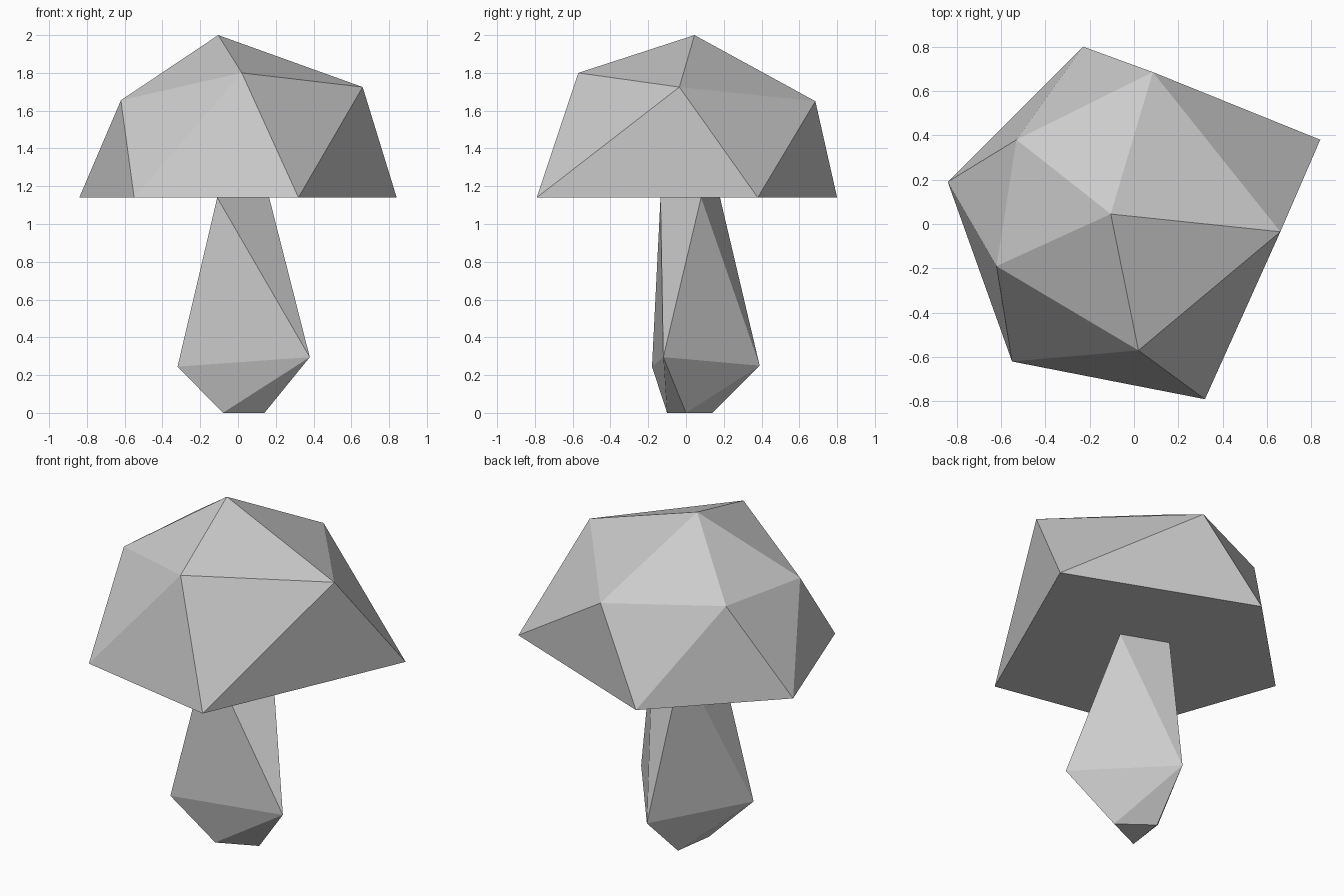
import bpy
import bmesh

cube = bpy.data.objects.get("Cube")
if cube:
    bpy.data.objects.remove(cube, do_unlink=True)

GREY = (0.6, 0.6, 0.6, 1.0)
mat = bpy.data.materials.new("plain_grey")
mat.use_nodes = True
mat.diffuse_color = GREY
mat.node_tree.nodes["Principled BSDF"].inputs["Base Color"].default_value = GREY


def ring(bm, points):
    return [bm.verts.new(p) for p in points]


def band(bm, base, offset):
    """Triangle strip; each offset vertex sits over a base edge."""
    n = len(base)
    for i in range(n):
        j = (i + 1) % n
        bm.faces.new((base[i], base[j], offset[i]))
        bm.faces.new((offset[i], base[j], offset[j]))


def finish(bm, name):
    bmesh.ops.recalc_face_normals(bm, faces=bm.faces[:])
    mesh = bpy.data.meshes.new(name)
    bm.to_mesh(mesh)
    bm.free()
    mesh.materials.append(mat)
    obj = bpy.data.objects.new(name, mesh)
    bpy.context.collection.objects.link(obj)


# Mushroom cap: flat five-sided rim, uneven shoulder ring and a peak
bm = bmesh.new()
rim = ring(bm, [(x, y, 1.14) for x, y in (
    (-0.84, 0.19), (-0.55, -0.62), (0.32, -0.79), (0.84, 0.38), (-0.23, 0.80))])
shoulder = ring(bm, [(-0.62, -0.19, 1.655), (0.02, -0.57, 1.80), (0.66, -0.035, 1.725),
                     (0.085, 0.685, 1.65), (-0.53, 0.38, 1.68)])
peak = bm.verts.new((-0.105, 0.045, 2.0))
band(bm, rim, shoulder)
for a, b in zip(shoulder, shoulder[1:] + shoulder[:1]):
    bm.faces.new((a, b, peak))
bm.faces.new(rim[::-1])
finish(bm, "mushroom_cap")

# Stem: three-sided, bulging near the ground
bm = bmesh.new()
foot = ring(bm, [(-0.08, -0.10, 0), (0.14, 0, 0), (-0.045, 0.14, 0)])
bulge = ring(bm, [(-0.32, -0.18, 0.245), (0.38, -0.12, 0.295), (-0.015, 0.39, 0.25)])
neck = ring(bm, [(-0.11, -0.135, 1.14), (0.165, 0.08, 1.14), (-0.10, 0.18, 1.14)])
band(bm, bulge, foot)
band(bm, bulge, neck)
bm.faces.new(foot[::-1])
bm.faces.new(neck)
finish(bm, "mushroom_stem")
